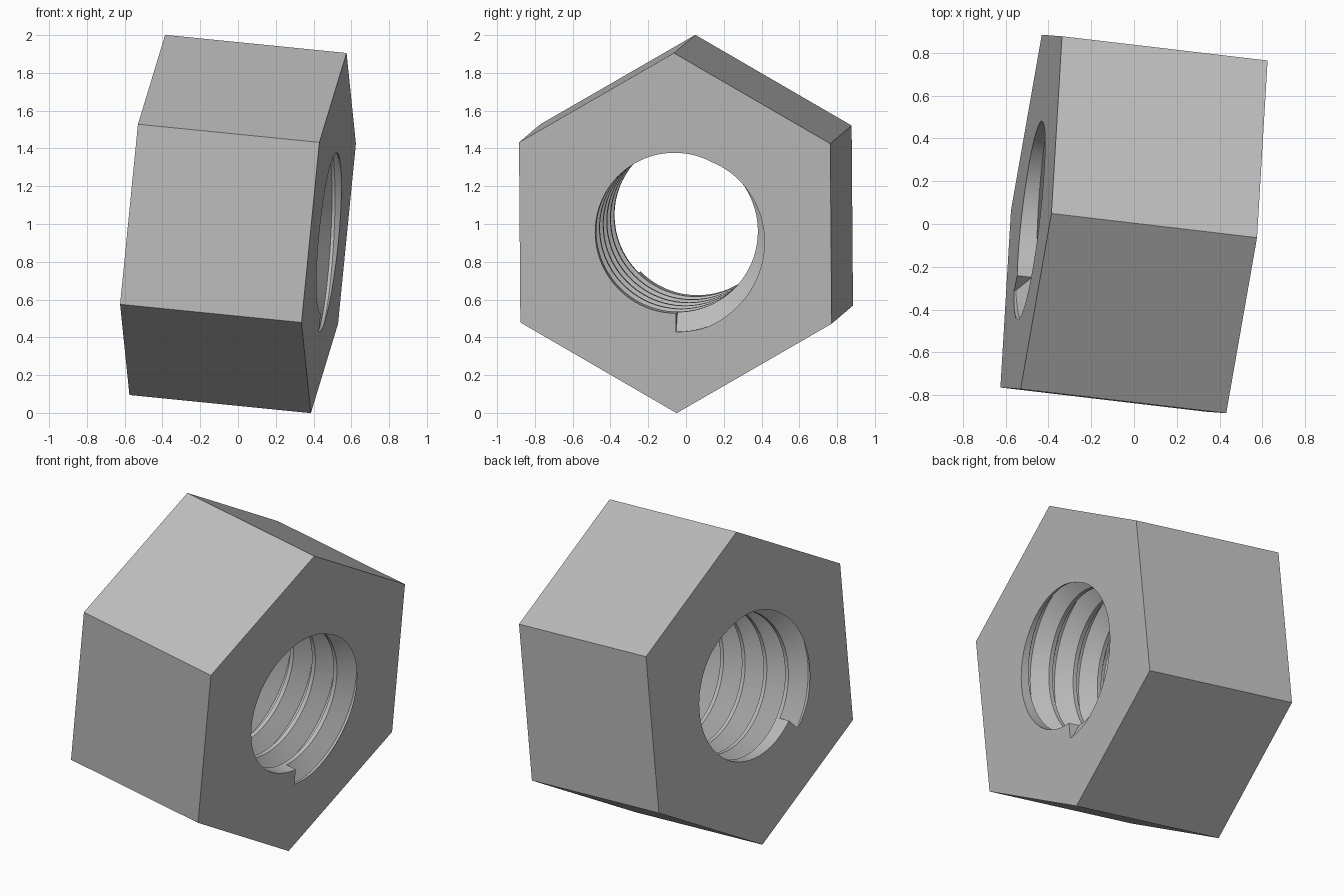
import bpy, bmesh, math
from mathutils import Matrix, Vector

cube = bpy.data.objects.get("Cube")
if cube:
    bpy.data.objects.remove(cube, do_unlink=True)

# Main dimensions
LENGTH, HEX_RADIUS = 0.972, 0.958
MINOR, MAJOR = 0.427, 0.526
TURNS = 5.875
PITCH = LENGTH / TURNS
SEGMENTS = 96

steel = bpy.data.materials.new("steel_grey")
steel.use_nodes = True
grey = (0.5, 0.5, 0.5, 1)
steel.diffuse_color = grey
steel.node_tree.nodes["Principled BSDF"].inputs["Base Color"].default_value = grey


def finish(bm, name):
    bmesh.ops.recalc_face_normals(bm, faces=bm.faces)
    mesh = bpy.data.meshes.new(name)
    bm.to_mesh(mesh)
    bm.free()
    mesh.materials.append(steel)
    obj = bpy.data.objects.new(name, mesh)
    bpy.context.collection.objects.link(obj)
    return obj


def prism(name, sides, radius, depth):
    bm = bmesh.new()
    ring = [bm.verts.new((radius * math.cos(math.tau * i / sides),
                          radius * math.sin(math.tau * i / sides), -depth / 2))
            for i in range(sides)]
    base = bm.faces.new(ring)
    top = bmesh.ops.extrude_face_region(bm, geom=[base])["geom"]
    bmesh.ops.translate(bm, vec=(0, 0, depth),
                        verts=[g for g in top if isinstance(g, bmesh.types.BMVert)])
    return finish(bm, name)


def thread_cutter(name):
    # Trapezoid groove section swept along a left-handed helix
    inner, mouth, root = MINOR - 0.03, 0.43 * PITCH, 0.05 * PITCH
    section = [(inner, -mouth), (MINOR - 0.002, -mouth), (MAJOR, -root),
               (MAJOR, root), (MINOR - 0.002, mouth), (inner, mouth)]
    steps = round(TURNS * SEGMENTS)
    bm = bmesh.new()
    rings = []
    for i in range(steps + 1):
        t = i / steps
        angle = math.pi + (1 - t) * TURNS * math.tau
        z = (t - 0.5) * LENGTH
        rings.append([bm.verts.new((r * math.cos(angle), r * math.sin(angle), z + dz))
                      for r, dz in section])
    n = len(section)
    for a, b in zip(rings, rings[1:]):
        for k in range(n):
            bm.faces.new((a[k], a[(k + 1) % n], b[(k + 1) % n], b[k]))
    bm.faces.new(rings[0])
    bm.faces.new(rings[-1])
    return finish(bm, name)


def cut(target, cutter):
    mod = target.modifiers.new("cut", 'BOOLEAN')
    mod.operation, mod.solver, mod.object = 'DIFFERENCE', 'EXACT', cutter
    bpy.context.view_layer.objects.active = target
    bpy.ops.object.modifier_apply(modifier=mod.name)
    bpy.data.objects.remove(cutter, do_unlink=True)


# Hexagonal body, bore and internal thread
nut = prism("hex_nut", 6, HEX_RADIUS, LENGTH)
cut(nut, prism("bore_cutter", SEGMENTS, MINOR, LENGTH * 1.5))
cut(nut, thread_cutter("thread_cutter"))

# Tilted placement: local z is the bore axis, local x points to the top corner
axis = Vector((0.96, -0.113, -0.096)).normalized()
up = Vector((0.093, -0.007, 0.955))
up = (up - axis * up.dot(axis)).normalized()
side = axis.cross(up)
turn = Matrix((up, side, axis)).transposed().to_4x4()
nut.data.transform(Matrix.Translation((0, 0, 1)) @ turn)

bpy.ops.object.select_all(action='DESELECT')
nut.select_set(True)
bpy.context.view_layer.objects.active = nut
bpy.ops.object.shade_smooth_by_angle(angle=math.radians(25))
